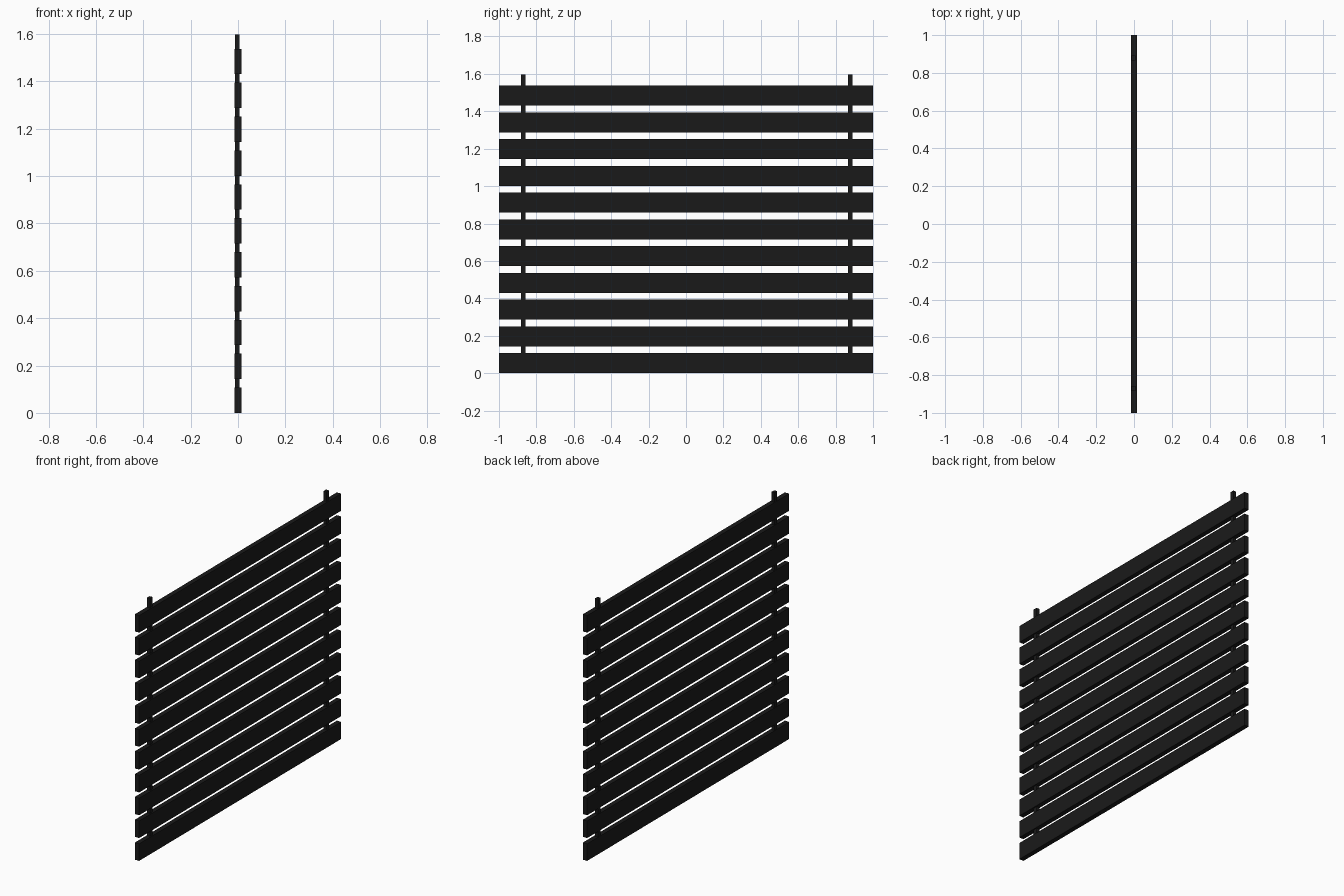
import bpy

if "Cube" in bpy.data.objects:
    bpy.data.objects.remove(bpy.data.objects["Cube"])

black = bpy.data.materials.new("black_paint")
black.diffuse_color = (0.01, 0.01, 0.01, 1)
black.use_nodes = True
black.node_tree.nodes["Principled BSDF"].inputs["Base Color"].default_value = black.diffuse_color


def box(name, lo, hi):
    bpy.ops.mesh.primitive_cube_add(size=1, location=[(a + b) / 2 for a, b in zip(lo, hi)])
    ob = bpy.context.object
    ob.name = name
    ob.scale = [b - a for a, b in zip(lo, hi)]
    bpy.ops.object.transform_apply(location=False, rotation=False, scale=True)
    ob.data.materials.append(black)
    return ob


# Horizontal slats, evenly stacked
for i in range(11):
    z = i * 0.143
    box(f"slat_{i + 1}", (-0.015, -1, z), (0.015, 1, z + 0.107))

# Thin uprights running through the slats and out of the top
for name, y in (("left_upright", -0.87), ("right_upright", 0.878)):
    box(name, (-0.013, y - 0.013, 0.02), (0.007, y + 0.013, 1.597))
